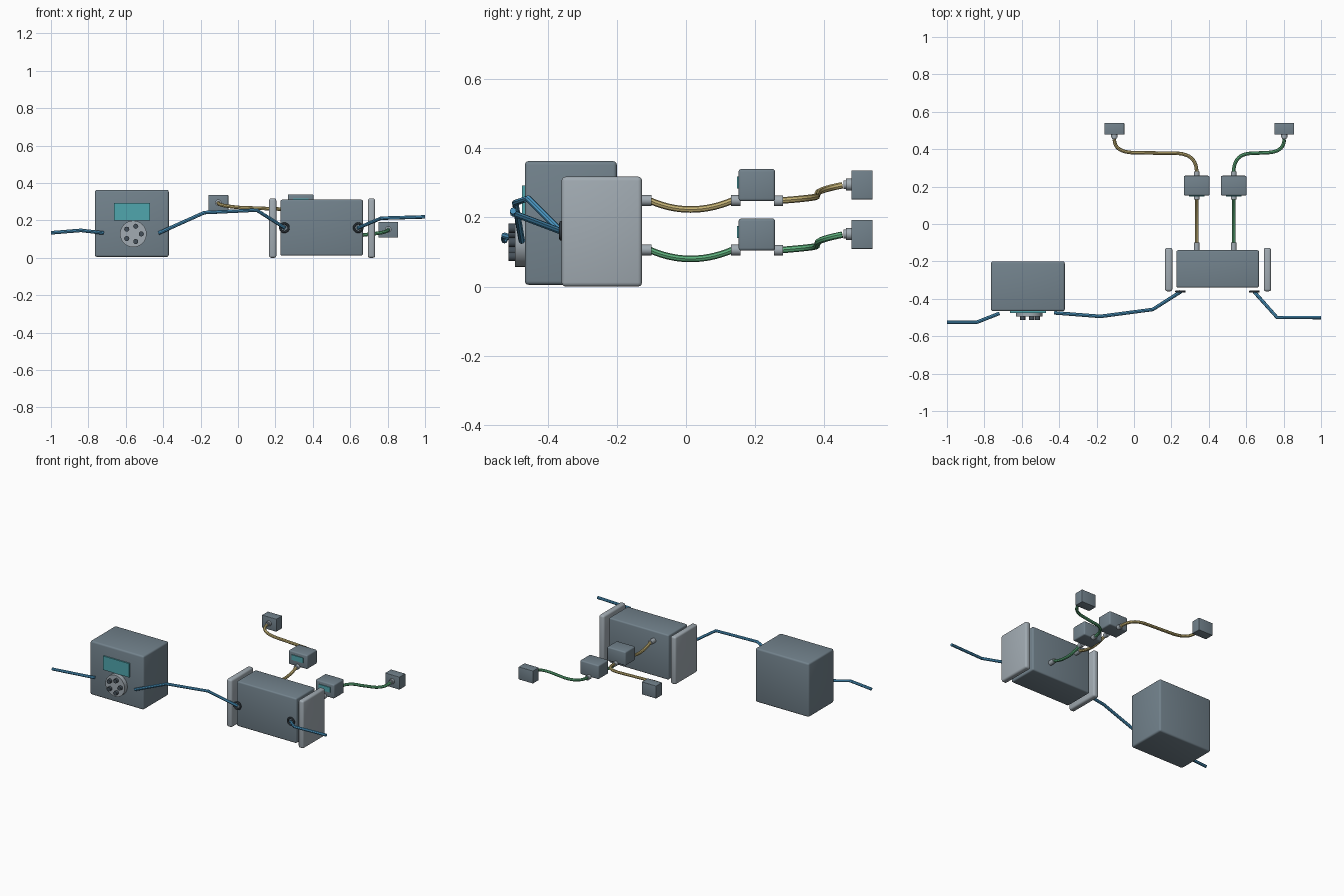
import bpy
import math
from mathutils import Vector

if "Cube" in bpy.data.objects:
    bpy.data.objects.remove(bpy.data.objects["Cube"])


def material(name, rgb):
    m = bpy.data.materials.new(name)
    m.diffuse_color = (*rgb, 1)
    m.use_nodes = True
    m.node_tree.nodes["Principled BSDF"].inputs["Base Color"].default_value = m.diffuse_color
    return m


SLATE = material("slate_housing", (0.17, 0.225, 0.265))
GREY = material("light_grey", (0.36, 0.41, 0.45))
DARK = material("dark_steel", (0.06, 0.08, 0.10))
TEAL = material("teal_screen", (0.08, 0.38, 0.42))
BLUE = material("blue_tube", (0.075, 0.33, 0.58))
YELLOW = material("yellow_tube", (0.56, 0.45, 0.18))
GREEN = material("green_tube", (0.11, 0.43, 0.20))


def finish(name, mat):
    ob = bpy.context.object
    ob.name = name
    ob.data.materials.append(mat)
    bpy.ops.object.shade_smooth_by_angle(angle=math.radians(35))
    return ob


def box(name, x, y, z, mat, bevel=0.0):
    """Box from (min, max) ranges, optionally with rounded edges."""
    ranges = (x, y, z)
    bpy.ops.mesh.primitive_cube_add(size=1, location=[(a + b) / 2 for a, b in ranges])
    ob = bpy.context.object
    ob.scale = [b - a for a, b in ranges]
    bpy.ops.object.transform_apply(location=False, rotation=False, scale=True)
    if bevel:
        mod = ob.modifiers.new("round", 'BEVEL')
        mod.width, mod.segments = bevel, 3
        bpy.ops.object.modifier_apply(modifier=mod.name)
    return finish(name, mat)


def rod(name, x, z, y0, y1, r, mat, sides=24):
    """Cylinder lying along y."""
    bpy.ops.mesh.primitive_cylinder_add(vertices=sides, radius=r, depth=y1 - y0,
                                        location=(x, (y0 + y1) / 2, z),
                                        rotation=(math.pi / 2, 0, 0))
    return finish(name, mat)


def tube(name, points, mat, r=0.0095):
    cu = bpy.data.curves.new(name, 'CURVE')
    cu.dimensions = '3D'
    cu.bevel_depth, cu.bevel_resolution = r, 2
    cu.use_fill_caps = True
    sp = cu.splines.new('POLY')
    sp.points.add(len(points) - 1)
    for p, co in zip(sp.points, points):
        p.co = (*co, 1)
    ob = bpy.data.objects.new(name, cu)
    bpy.context.collection.objects.link(ob)
    bpy.ops.object.select_all(action='DESELECT')
    ob.select_set(True)
    bpy.context.view_layer.objects.active = ob
    bpy.ops.object.convert(target='MESH')
    finish(name, mat)


def arc(a, b, c, n=10):
    """Quadratic bend from a to c pulled towards b."""
    a, b, c = Vector(a), Vector(b), Vector(c)
    return [a * (1 - t) ** 2 + b * 2 * t * (1 - t) + c * t * t
            for t in (i / n for i in range(n + 1))]


# Pump unit with screen, rotor and rollers
box("pump_housing", (-0.765, -0.37), (-0.466, -0.2), (0.005, 0.363), SLATE, 0.011)
box("pump_screen", (-0.663, -0.47), (-0.475, -0.464), (0.2, 0.292), TEAL)
PX, PZ = -0.56, 0.128
rod("pump_rotor", PX, PZ, -0.495, -0.464, 0.071, GREY, 32)
for i in range(5):
    a = i * math.tau / 5
    rod(f"pump_roller_{i + 1}", PX + 0.043 * math.cos(a), PZ + 0.043 * math.sin(a),
        -0.514, -0.49, 0.0135, DARK, 16)

# Cartridge with two end caps and inlet rings
box("cartridge_body", (0.227, 0.668), (-0.34, -0.14), (0.012, 0.311), SLATE, 0.009)
for name, x0 in (("left", 0.166), ("right", 0.694)):
    box(f"{name}_end_cap", (x0, x0 + 0.039), (-0.36, -0.127), (0, 0.318), GREY, 0.012)
for name, x in (("inlet", 0.248), ("outlet", 0.643)):
    bpy.ops.mesh.primitive_torus_add(location=(x, -0.361, 0.161), rotation=(math.pi / 2, 0, 0),
                                     major_radius=0.0225, minor_radius=0.006,
                                     major_segments=24, minor_segments=8)
    finish(f"{name}_ring", DARK)

# Blue feed tubes
tube("supply_tube", [(-1, -0.525, 0.134), (-0.84, -0.525, 0.147), (-0.72, -0.478, 0.133)], BLUE)
tube("link_tube", [(-0.425, -0.475, 0.132), (-0.18, -0.494, 0.242),
                   (0.10, -0.457, 0.255), (0.25, -0.362, 0.16)], BLUE)
tube("return_tube", [(0.642, -0.362, 0.16), (0.765, -0.5, 0.212), (1, -0.5, 0.219)], BLUE)


def sensor_line(name, mat, x, z, xe, xa, xb):
    """Outlet branch: sagging tube, sensor box, curved tube, end box."""
    rod(f"{name}_outlet_port", x, z, -0.145, -0.1, 0.0155, GREY)
    tube(f"{name}_sag_tube", arc((x, -0.105, z), (x, 0.012, z - 0.052), (x, 0.135, z), 14), mat)
    rod(f"{name}_sensor_inlet", x, z, 0.13, 0.158, 0.0155, GREY)
    box(f"{name}_sensor", (x - 0.069, x + 0.069), (0.152, 0.258),
        (z - 0.002, z + 0.091), SLATE, 0.008)
    box(f"{name}_sensor_screen", (x - 0.042, x + 0.042), (0.147, 0.153),
        (z + 0.035, z + 0.069), TEAL)
    rod(f"{name}_sensor_outlet", x, z - 0.001, 0.255, 0.281, 0.0155, GREY)
    # S-bend from the sensor to the end box
    path = arc((x, 0.278, z), (x, 0.378, z + 0.008), (xa, 0.378, z + 0.012))
    path += arc((xb, 0.381, z + 0.02), (xe, 0.381, z + 0.03), (xe, 0.452, z + 0.044))
    tube(f"{name}_exit_tube", path, mat)
    rod(f"{name}_end_collar", xe, z + 0.046, 0.455, 0.466, 0.0125, GREY)
    rod(f"{name}_end_port", xe, z + 0.046, 0.463, 0.482, 0.017, GREY)
    box(f"{name}_end_box", (xe - 0.053, xe + 0.053), (0.478, 0.54),
        (z + 0.003, z + 0.087), SLATE, 0.002)


sensor_line("upper", YELLOW, 0.335, 0.249, -0.105, 0.22, 0.01)
sensor_line("lower", GREEN, 0.533, 0.106, 0.803, 0.635, 0.70)
